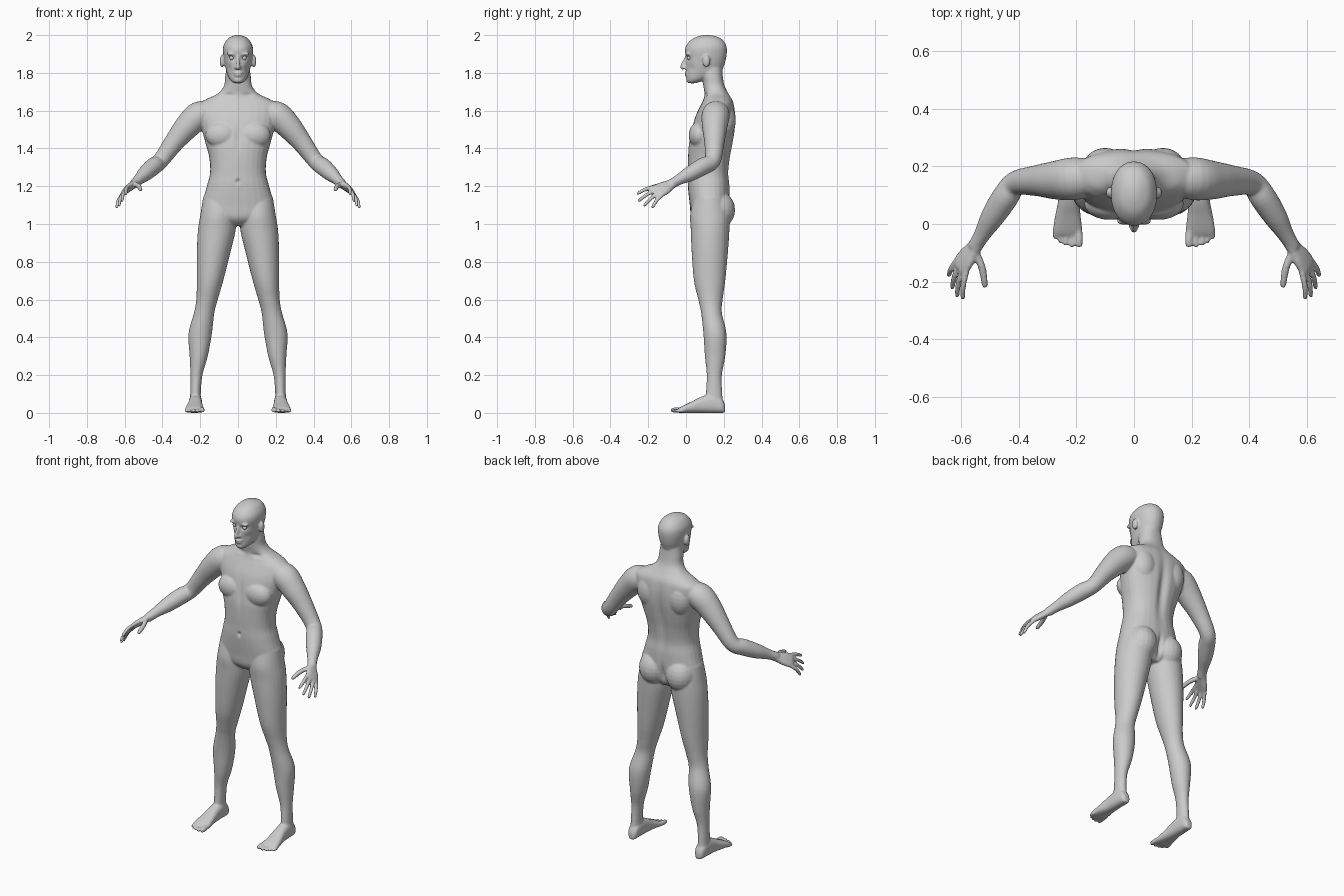
import bpy, bmesh, math
from mathutils import Vector, Matrix

bm = bmesh.new()
X, Y, Z = Vector((1, 0, 0)), Vector((0, 1, 0)), Vector((0, 0, 1))


def resample(rows, k=5):
    """Catmull-Rom through rows of numbers."""
    out = []
    for i in range(len(rows) - 1):
        a, b, c, d = (rows[max(0, min(len(rows) - 1, j))] for j in range(i - 1, i + 3))
        for s in range(k):
            t = s / k
            out.append([0.5 * (2 * q + (r - p) * t + (2 * p - 5 * q + 4 * r - w) * t * t
                               + (3 * q - p - 3 * r + w) * t ** 3)
                        for p, q, r, w in zip(a, b, c, d)])
    return out + [list(rows[-1])]


def loft(rows, u=None, v=None, side=Z, power=2.0, n=28):
    """Closed skin over rows (x, y, z, radius_u, radius_v); frame is fixed or follows the path."""
    rows = resample(rows)
    pts = [Vector(r[:3]) for r in rows]
    rings = []
    for i, r in enumerate(rows):
        if u is None:
            t = (pts[min(i + 1, len(pts) - 1)] - pts[max(i - 1, 0)]).normalized()
            fv = t.cross(side).normalized()
            fu = fv.cross(t)
        else:
            fu, fv = u, v
        ring = []
        for j in range(n):
            c, s = math.cos(math.tau * j / n), math.sin(math.tau * j / n)
            c = math.copysign(abs(c) ** (2 / power), c)
            s = math.copysign(abs(s) ** (2 / power), s)
            ring.append(bm.verts.new(pts[i] + fu * c * max(r[3], .001) + fv * s * max(r[4], .001)))
        rings.append(ring)
    for a, b in zip(rings, rings[1:]):
        for j in range(n):
            bm.faces.new((a[j], a[j - 1], b[j - 1], b[j]))
    bm.faces.new(rings[0])
    bm.faces.new(rings[-1])


def slices(rows, power=2.0):
    """Horizontal slices (z, centre_x, half_width, y_front, y_back)."""
    loft([(cx, (f + b) / 2, z, w, (b - f) / 2) for z, cx, w, f, b in rows], X, Y, power=power)


def blob(centre, radii):
    bmesh.ops.create_uvsphere(bm, u_segments=20, v_segments=12, radius=1,
                              matrix=Matrix.Translation(centre) @ Matrix.Diagonal((*radii, 1)))


def digit(a, m, b, r):
    """Finger or toe with a rounded tip."""
    a, m, b = Vector(a), Vector(m), Vector(b)
    e = m.lerp(b, .88)
    loft([(*a, r, r), (*m, r, r), (*e, r * .8, r * .8), (*b, r * .25, r * .25)], n=12)


# torso and neck
slices([(.99, 0, .07, .07, .19), (1.03, 0, .16, .03, .22), (1.10, 0, .188, .02, .232),
        (1.20, 0, .165, .01, .232), (1.27, 0, .148, .01, .226), (1.35, 0, .152, .01, .235),
        (1.42, 0, .17, .014, .248), (1.50, 0, .192, .03, .26), (1.57, 0, .21, .05, .262),
        (1.63, 0, .21, .078, .255), (1.66, 0, .17, .092, .245), (1.69, 0, .108, .098, .226),
        (1.73, 0, .075, .092, .205), (1.78, 0, .068, .085, .195), (1.84, 0, .06, .07, .19)], 2.3)

# head
slices([(1.745, 0, .022, .012, .05), (1.765, 0, .043, .003, .11), (1.80, 0, .059, .002, .18),
        (1.84, 0, .069, -.001, .202), (1.88, 0, .076, 0, .213), (1.92, 0, .08, -.006, .217),
        (1.95, 0, .075, .004, .211), (1.98, 0, .055, .034, .188), (1.995, 0, .029, .07, .153),
        (2.001, 0, .008, .1, .12)], 2.15)
# nose, lips, chin
loft([(0, .004, 1.89, .007, .008), (0, -.008, 1.86, .008, .011), (0, -.018, 1.832, .012, .013),
      (0, -.012, 1.82, .009, .008)], side=X, n=14)
blob((0, .002, 1.80), (.024, .011, .006))
blob((0, .003, 1.788), (.02, .011, .006))
blob((0, .016, 1.762), (.025, .016, .014))

for s in (1, -1):
    # ear, nostril wing, brow, eyeball
    blob((s * .084, .108, 1.862), (.013, .02, .033))
    blob((s * .012, -.004, 1.827), (.008, .011, .008))
    blob((s * .034, .01, 1.9), (.028, .014, .008))
    # chest and buttock masses
    blob((s * .085, .07, 1.47), (.088, .056, .07))
    blob((s * .09, .17, 1.075), (.086, .09, .10))
    # shoulder blade
    blob((s * .1, .2, 1.55), (.075, .064, .1))

    # leg
    slices([(z, s * c, w, f, b) for z, c, w, f, b in (
        (1.14, .10, .085, .04, .21), (1.05, .106, .093, .022, .23), (.97, .112, .1, .025, .23),
        (.85, .129, .089, .03, .222), (.7, .148, .07, .042, .208), (.6, .164, .057, .065, .194),
        (.53, .179, .054, .08, .19), (.42, .2, .062, .092, .214), (.3, .208, .048, .1, .208),
        (.2, .22, .032, .11, .19), (.1, .225, .028, .105, .192), (.04, .225, .032, .1, .198))])
    # foot and toes
    loft([(s * c, y, h / 2, w, h / 2) for y, c, w, h in (
        (.207, .224, .015, .04), (.19, .224, .029, .075), (.14, .225, .034, .1), (.08, .226, .037, .085),
        (.03, .229, .044, .06), (-.02, .23, .051, .036), (-.04, .231, .049, .024))], X, Z, power=2.5)
    for x, y, r in ((.19, -.08, .014), (.215, -.082, .01), (.236, -.076, .01), (.255, -.067, .009),
                    (.273, -.053, .009)):
        digit((s * (x * .9 + .023), -.01, r + .004), (s * x, y + .03, r + .002), (s * x, y, r), r)

    # arm
    loft([(s * x, y, z, r, r) for x, y, z, r in (
        (.13, .165, 1.585, .06), (.205, .157, 1.575, .074), (.27, .152, 1.515, .067),
        (.34, .15, 1.43, .053), (.41, .14, 1.335, .043), (.448, .09, 1.305, .046),
        (.49, .025, 1.268, .041), (.525, -.035, 1.236, .029), (.552, -.08, 1.21, .025))], side=Y + X * s * .5)
    # palm
    across = Vector((s * .5, .555, -.666))
    loft([(s * x, y, z, w, t) for x, y, z, w, t in (
        (.535, -.055, 1.225, .025, .022), (.556, -.085, 1.207, .03, .019),
        (.58, -.117, 1.19, .041, .017), (.6, -.145, 1.175, .042, .013),
        (.608, -.156, 1.169, .034, .008))], side=across, power=2.4)
    # fingers and thumb
    for k, tip in zip((-.032, -.011, .011, .031), ((.593, -.262, 1.158), (.614, -.254, 1.12),
                                                  (.631, -.225, 1.094), (.643, -.18, 1.085))):
        base = Vector((s * .594, -.137, 1.179)) + across * k
        tip = Vector((s * tip[0], tip[1], tip[2]))
        digit(base, base.lerp(tip, .5) + Vector((s * .006, -.003, .006)), tip, .0105)
    digit((s * .55, -.095, 1.212), (s * .527, -.15, 1.202), (s * .515, -.22, 1.18), .0135)

# fuse all parts into one skin
bmesh.ops.recalc_face_normals(bm, faces=bm.faces)
raw = bpy.data.meshes.new("body_parts")
bm.to_mesh(raw)
bm.free()
body = bpy.data.objects.new("body", raw)
bpy.context.collection.objects.link(body)
mod = body.modifiers.new("fuse", 'REMESH')
mod.mode = 'VOXEL'
mod.voxel_size = .0055
mod = body.modifiers.new("soften", 'SMOOTH')
mod.factor, mod.iterations = .5, 5
body.data = bpy.data.meshes.new_from_object(
    body.evaluated_get(bpy.context.evaluated_depsgraph_get()))
body.modifiers.clear()
body.data.name = "body"

# sculpted hollows: (centre, spread, push)
hollows = [((0, .25, 1.42), (.025, .06, .17), (0, -.016, 0)),    # spine
           ((0, .24, 1.06), (.014, .06, .06), (0, -.02, 0)),     # cleft
           ((0, .01, 1.225), (.009, .03, .012), (0, .012, 0)),   # navel
           ((0, .01, 1.46), (.014, .04, .07), (0, .008, 0))]     # breastbone
for s in (1, -1):
    hollows += [((s * .034, 0, 1.878), (.017, .025, .01), (0, .011, 0)),        # eye sockets
                ((s * .05, .02, 1.825), (.016, .03, .02), (-s * .003, .003, 0)),  # cheeks
                ((s * .055, .095, 1.682), (.03, .02, .012), (0, .008, 0))]      # collar hollows
for vert in body.data.vertices:
    p = vert.co.copy()
    for c, r, push in hollows:
        d = sum(((p[i] - c[i]) / r[i]) ** 2 for i in range(3))
        if d < 6:
            vert.co += Vector(push) * math.exp(-d)
for poly in body.data.polygons:
    poly.use_smooth = True

# eyeballs and lids
for s in (1, -1):
    bpy.ops.mesh.primitive_uv_sphere_add(segments=20, ring_count=12, radius=.0125,
                                         location=(s * .033, .018, 1.879))
    bpy.context.object.name = "eye_left" if s > 0 else "eye_right"
    bpy.ops.object.shade_smooth()
